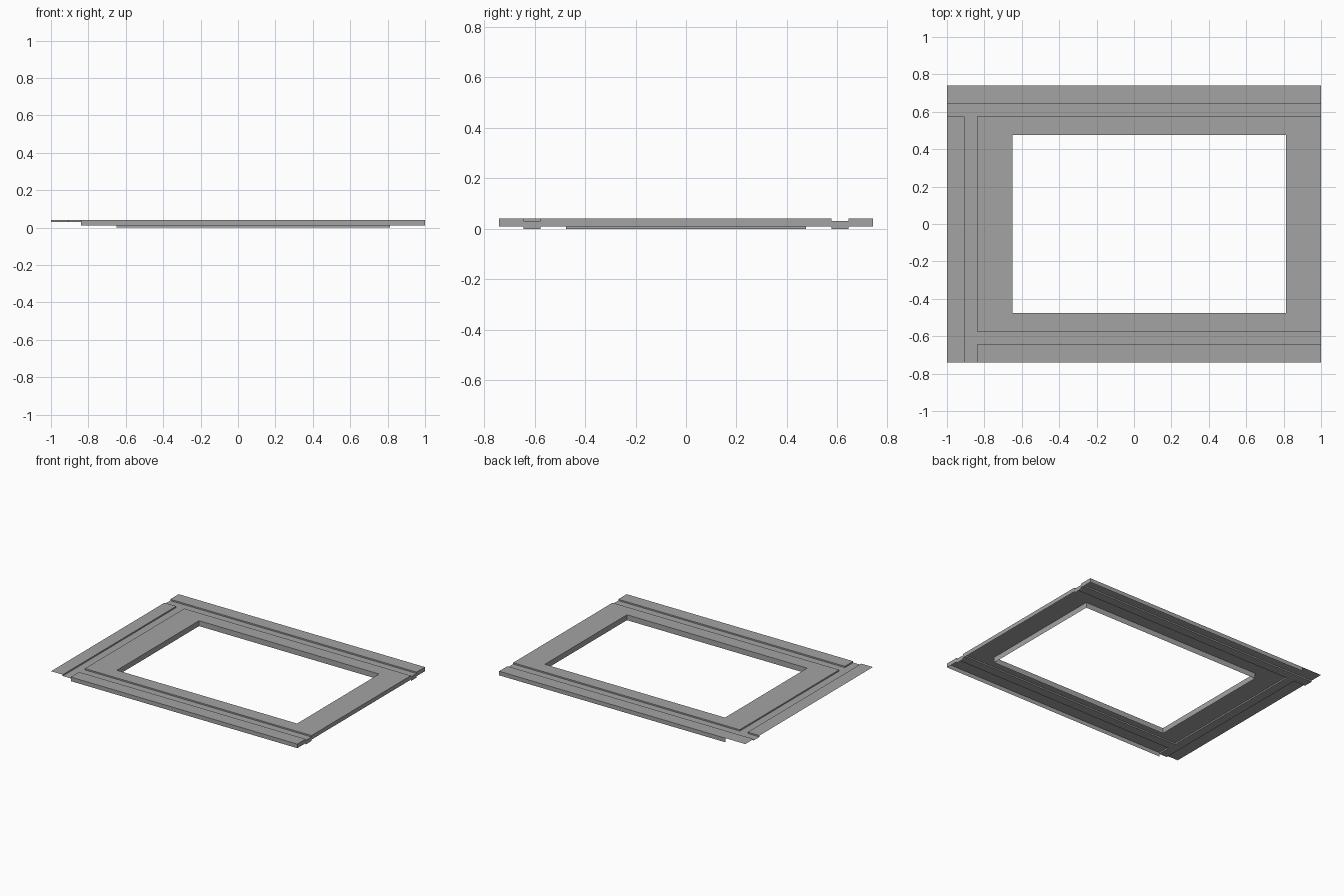
import bpy
import bmesh
from itertools import pairwise

default = bpy.data.objects.get("Cube")
if default:
    bpy.data.objects.remove(default, do_unlink=True)

# Single grey finish
GREY = (0.37, 0.37, 0.37, 1.0)
grey = bpy.data.materials.new("plain grey")
grey.use_nodes = True
grey.diffuse_color = GREY
grey.node_tree.nodes["Principled BSDF"].inputs["Base Color"].default_value = GREY

# Plan lines: outer edge, side channel, opening
X_OUT, X_LIP, X_BODY, X_END = -1.0, -0.905, -0.84, 1.0
Y_EDGE, Y_RAIL, Y_BODY = 0.74, 0.643, 0.576
HOLE_X0, HOLE_X1, HOLE_Y = -0.65, 0.813, 0.476
XS = [X_OUT, X_LIP, X_BODY, HOLE_X0, HOLE_X1, X_END]
YS = [-Y_EDGE, -Y_RAIL, -Y_BODY, -HOLE_Y, HOLE_Y, Y_BODY, Y_RAIL, Y_EDGE]

# Heights of the raised surface, the channel floor and the hanging edge
Z_TOP, Z_FLOOR, SKIRT = 0.04, 0.03, 0.03


def height(x, y):
    """Surface height at a point: lowered inside the three channels."""
    back = Y_BODY < y < Y_RAIL
    side = X_LIP < x < X_BODY and y < Y_RAIL
    front = -Y_RAIL < y < -Y_BODY and x > X_LIP
    return Z_FLOOR if back or side or front else Z_TOP


def in_hole(x, y):
    return HOLE_X0 < x < HOLE_X1 and abs(y) < HOLE_Y


def quad(bm, *points):
    bm.faces.new([bm.verts.new(p) for p in points])


def wall(bm, a, b, low, high):
    """Upright face between two plan points, facing right of the path a to b."""
    quad(bm, (*a, low), (*b, low), (*b, high), (*a, high))


def finish(name, bm):
    bmesh.ops.remove_doubles(bm, verts=bm.verts, dist=0.0001)
    mesh = bpy.data.meshes.new(name)
    bm.to_mesh(mesh)
    bm.free()
    mesh.materials.append(grey)
    obj = bpy.data.objects.new(name, mesh)
    bpy.context.collection.objects.link(obj)


# Pressed sheet: flat areas, with steps wherever the height changes
sheet = bmesh.new()
mid_x = [(a + b) / 2 for a, b in pairwise(XS)]
mid_y = [(a + b) / 2 for a, b in pairwise(YS)]
for (x0, x1), cx in zip(pairwise(XS), mid_x):
    for (y0, y1), cy in zip(pairwise(YS), mid_y):
        if not in_hole(cx, cy):
            z = height(cx, cy)
            quad(sheet, (x0, y0, z), (x1, y0, z), (x1, y1, z), (x0, y1, z))
for x, (left, right) in zip(XS[1:], pairwise(mid_x)):
    for (y0, y1), cy in zip(pairwise(YS), mid_y):
        a, b = height(left, cy), height(right, cy)
        if a != b:
            wall(sheet, (x, y0), (x, y1), b, a)
for y, (near, far) in zip(YS[1:], pairwise(mid_y)):
    for (x0, x1), cx in zip(pairwise(XS), mid_x):
        a, b = height(cx, near), height(cx, far)
        if a != b:
            wall(sheet, (x0, y), (x1, y), a, b)
finish("pressed_sheet", sheet)

# Hanging edges at the front and back, stopping short of the thin side flap
for name, path in (("front_edge", ((X_BODY, -Y_EDGE), (X_END, -Y_EDGE))),
                   ("back_edge", ((X_END, Y_EDGE), (X_BODY, Y_EDGE)))):
    bm = bmesh.new()
    wall(bm, *path, Z_TOP - SKIRT, Z_TOP)
    finish(name, bm)

# Hanging edge at the end, following the dips of the channels
end = bmesh.new()
for (y0, y1), cy in zip(pairwise(YS), mid_y):
    z = height((HOLE_X1 + X_END) / 2, cy)
    wall(end, (X_END, y0), (X_END, y1), z - SKIRT, z)
finish("end_edge", end)

# Deeper hanging edge around the window opening
opening = bmesh.new()
loop = [(HOLE_X0, -HOLE_Y), (HOLE_X0, HOLE_Y), (HOLE_X1, HOLE_Y), (HOLE_X1, -HOLE_Y)]
for a, b in zip(loop, loop[1:] + loop[:1]):
    wall(opening, a, b, 0, Z_TOP)
finish("opening_edge", opening)
